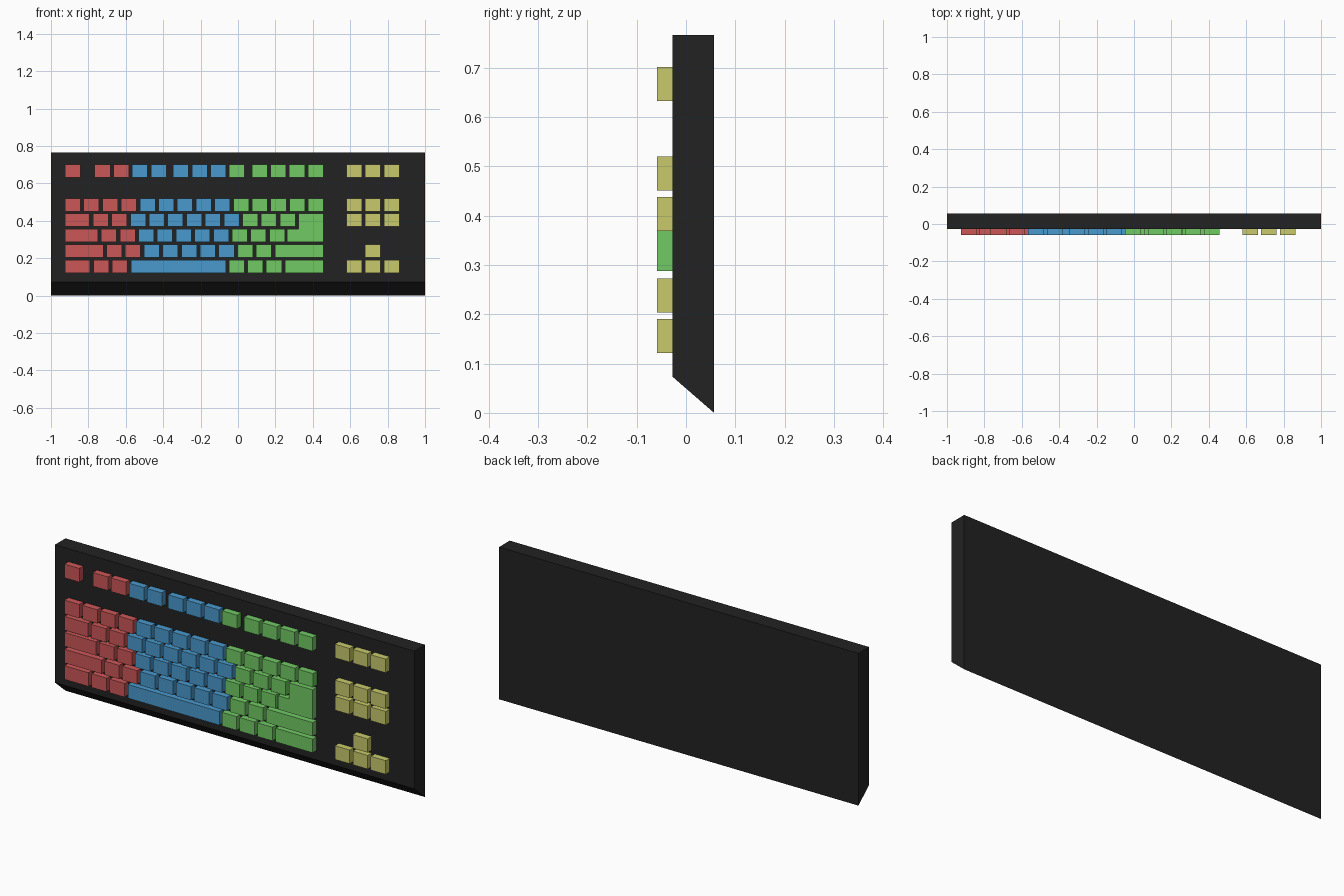
import bpy
import bmesh
from mathutils import Vector

if "Cube" in bpy.data.objects:
    bpy.data.objects.remove(bpy.data.objects["Cube"])

FRONT, BACK, KEY_FRONT = -0.027, 0.057, -0.059
PITCH, KEY_W, KEY_H = 0.1, 0.083, 0.069
RIGHT = 0.457


def material(name, rgb):
    mat = bpy.data.materials.new(name)
    mat.diffuse_color = (*rgb, 1)
    mat.use_nodes = True
    mat.node_tree.nodes["Principled BSDF"].inputs["Base Color"].default_value = mat.diffuse_color
    return mat


BLACK = material("black_plastic", (0.016, 0.016, 0.016))
RED = material("red_keys", (0.60, 0.095, 0.095))
BLUE = material("blue_keys", (0.068, 0.32, 0.61))
GREEN = material("green_keys", (0.165, 0.59, 0.13))
YELLOW = material("yellow_keys", (0.58, 0.59, 0.15))


def prism(name, points, direction, mat):
    """Extrude a flat outline along a direction into a closed solid."""
    bm = bmesh.new()
    face = bm.faces.new([bm.verts.new(p) for p in points])
    new = bmesh.ops.extrude_face_region(bm, geom=[face], use_keep_orig=True)["geom"]
    bmesh.ops.translate(bm, vec=Vector(direction),
                        verts=[g for g in new if isinstance(g, bmesh.types.BMVert)])
    bmesh.ops.recalc_face_normals(bm, faces=bm.faces)
    mesh = bpy.data.meshes.new(name)
    bm.to_mesh(mesh)
    bm.free()
    mesh.materials.append(mat)
    obj = bpy.data.objects.new(name, mesh)
    bpy.context.collection.objects.link(obj)
    return obj


def key_shape(name, outline, mat):
    return prism(name, [(x, FRONT, z) for x, z in outline],
                 (0, KEY_FRONT - FRONT, 0), mat)


def key(name, x0, x1, z, mat):
    return key_shape(name, [(x0, z), (x1, z), (x1, z + KEY_H), (x0, z + KEY_H)], mat)


def key_run(name, start, z, mats):
    for i, mat in enumerate(mats):
        x = start + i * PITCH
        key(f"{name}_{i + 1}", x, x + KEY_W, z, mat)


# Case with a sloped lower front edge
prism("case", [(-1, BACK, 0), (-1, BACK, 0.766), (-1, FRONT, 0.766), (-1, FRONT, 0.073)],
      (2, 0, 0), BLACK)

# Bottom height of each key row
Z_FUNC, Z_NUM, Z_UPPER, Z_HOME, Z_LOWER, Z_SPACE = 0.632, 0.451, 0.369, 0.288, 0.204, 0.121

# Function row
key_run("escape_key", -0.925, Z_FUNC, [RED])
key_run("function_key_a", -0.766, Z_FUNC, [RED] * 2 + [BLUE] * 2)
key_run("function_key_b", -0.347, Z_FUNC, [BLUE] * 3 + [GREEN])
key_run("function_key_c", 0.074, Z_FUNC, [GREEN] * 4)

# Main block of single-width keys
key_run("number_key", -0.925, Z_NUM, [RED] * 4 + [BLUE] * 5 + [GREEN] * 5)
key_run("upper_letter_key", -0.776, Z_UPPER, [RED] * 2 + [BLUE] * 6 + [GREEN] * 3)
key_run("home_letter_key", -0.732, Z_HOME, [RED] * 2 + [BLUE] * 5 + [GREEN] * 3)
key_run("lower_letter_key", -0.703, Z_LOWER, [RED] * 2 + [BLUE] * 5 + [GREEN] * 2)
key_run("left_modifier_key", -0.773, Z_SPACE, [RED] * 2)
key_run("right_modifier_key", -0.049, Z_SPACE, [GREEN] * 3)

# Wide keys
key("tab_key", -0.925, -0.794, Z_UPPER, RED)
key("caps_key", -0.925, -0.749, Z_HOME, RED)
key("left_shift_key", -0.925, -0.718, Z_LOWER, RED)
key("right_shift_key", 0.198, RIGHT, Z_LOWER, GREEN)
key("left_control_key", -0.925, -0.791, Z_SPACE, RED)
key("right_control_key", 0.251, RIGHT, Z_SPACE, GREEN)
key("space_bar", -0.572, -0.063, Z_SPACE, BLUE)

# L-shaped enter key
step, top = Z_HOME + KEY_H, Z_UPPER + KEY_H
key_shape("enter_key", [(0.263, Z_HOME), (RIGHT, Z_HOME), (RIGHT, top),
                        (0.324, top), (0.324, step), (0.263, step)], GREEN)

# Navigation and arrow cluster
for name, z in (("system_key", Z_FUNC), ("upper_navigation_key", Z_NUM),
                ("lower_navigation_key", Z_UPPER), ("arrow_key", Z_SPACE)):
    key_run(name, 0.58, z, [YELLOW] * 3)
key_run("up_arrow_key", 0.68, Z_LOWER, [YELLOW])
